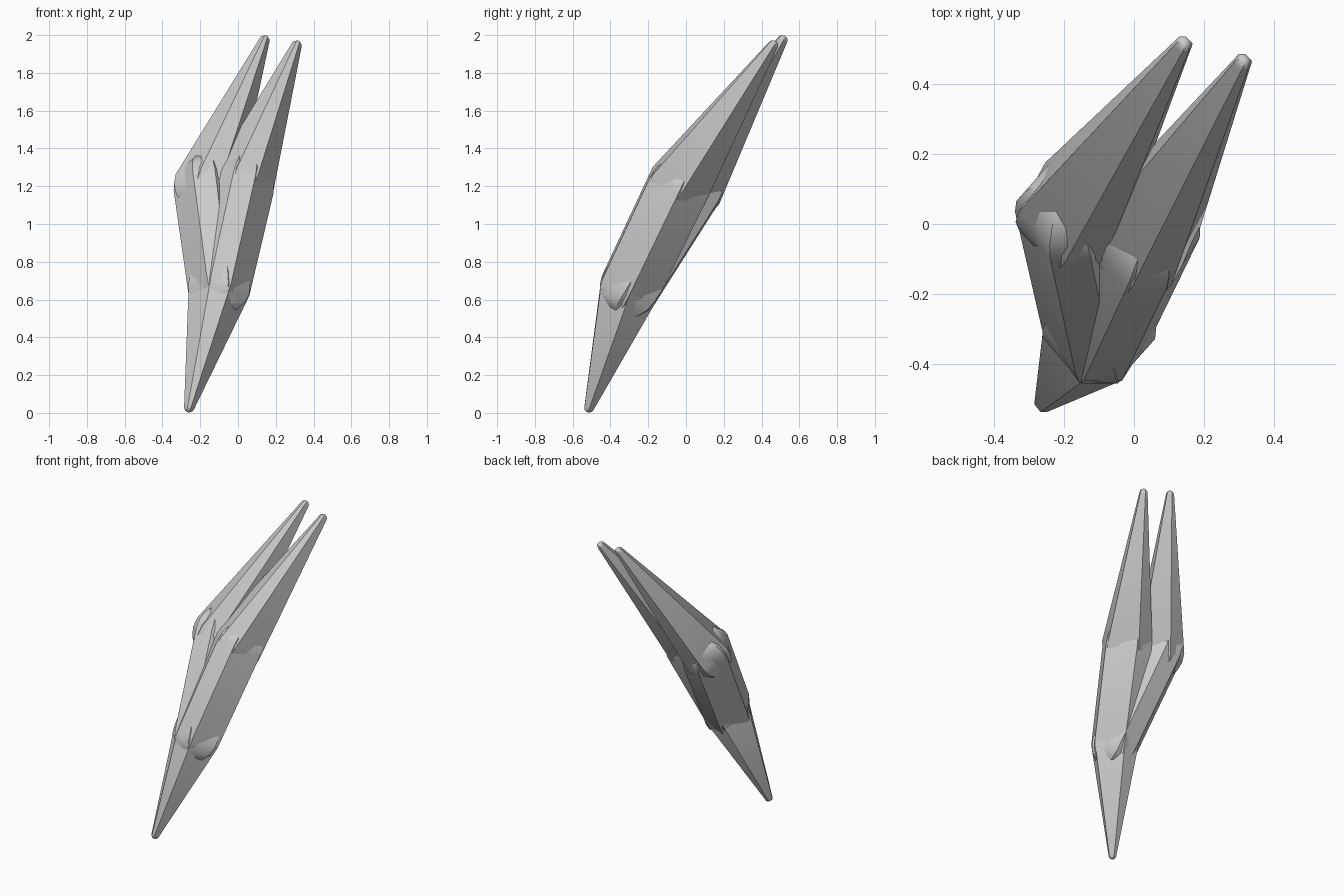
import bpy, bmesh, math
from mathutils import Vector, Matrix

cube = bpy.data.objects.get("Cube")
if cube:
    bpy.data.objects.remove(cube)

# Section corners measured from the front: narrow front and back, wide flanks
CORNERS = [math.radians(a) for a in (20, 90, 160, 200, 270, 340)]
DOME = [math.radians(a) for a in (0, 20, 40, 60, 80)]

grey = bpy.data.materials.new("plain grey")
grey.use_nodes = True
colour = (0.6, 0.6, 0.6, 1)
grey.diffuse_color = colour
grey.node_tree.nodes["Principled BSDF"].inputs["Base Color"].default_value = colour


def capsule(name, start, end, r0, r1):
    """Tapered six-sided rod with a domed end around each joint."""
    start, end = Vector(start), Vector(end)
    length = (end - start).length
    axis = (end - start).normalized()
    front = Vector((0, -1, 0))
    front = (front - axis * front.dot(axis)).normalized()
    side = axis.cross(front)

    profile = [(-r0 * math.sin(a), r0 * math.cos(a)) for a in reversed(DOME)]
    profile += [(length + r1 * math.sin(a), r1 * math.cos(a)) for a in DOME]

    bm = bmesh.new()
    rings = [[bm.verts.new(start + axis * h
                           + (front * math.cos(c) + side * math.sin(c)) * r)
              for c in CORNERS] for h, r in profile]
    for lower, upper in zip(rings, rings[1:]):
        for i in range(len(CORNERS)):
            j = (i + 1) % len(CORNERS)
            bm.faces.new((lower[i], lower[j], upper[j], upper[i]))
    for ring in (rings[0], rings[-1]):
        bm.faces.new(ring)
    bmesh.ops.recalc_face_normals(bm, faces=bm.faces)
    mesh = bpy.data.meshes.new(name)
    bm.to_mesh(mesh)
    bm.free()
    mesh.materials.append(grey)
    obj = bpy.data.objects.new(name, mesh)
    bpy.context.collection.objects.link(obj)

    # Soft domes, crisp long edges
    bpy.ops.object.select_all(action='DESELECT')
    obj.select_set(True)
    bpy.context.view_layer.objects.active = obj
    bpy.ops.object.shade_smooth_by_angle(angle=math.radians(30))


fork = (-0.10, -0.30, 0.66)
prongs = {
    "left": ((0.02, -0.04, 1.20), (0.31, 0.46, 1.945)),
    "right": ((-0.17, 0.035, 1.20), (0.14, 0.51, 1.972)),
}

# Pointed base
capsule("base_spike", (-0.258, -0.512, 0.03), fork, 0.028, 0.165)

# Two bent prongs
for name, (knee, tip) in prongs.items():
    capsule(name + "_prong_lower", fork, knee, 0.165, 0.172)
    capsule(name + "_prong_spike", knee, tip, 0.172, 0.028)
